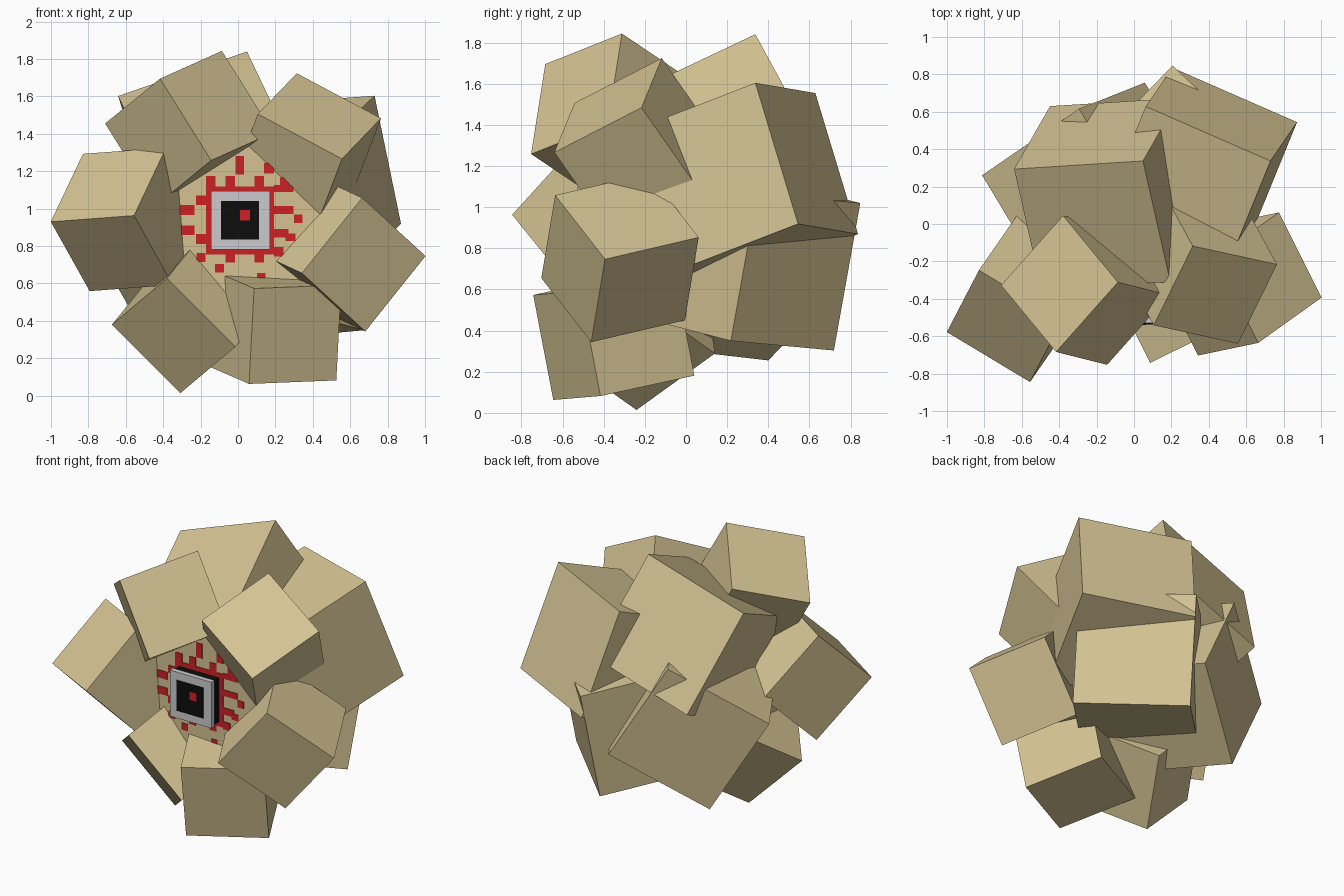
import bpy
from mathutils import Matrix, Vector

old = bpy.data.objects.get("Cube")
if old:
    bpy.data.objects.remove(old, do_unlink=True)


def material(name, rgb):
    m = bpy.data.materials.new(name)
    m.use_nodes = True
    m.diffuse_color = (*rgb, 1)
    bsdf = m.node_tree.nodes["Principled BSDF"]
    bsdf.inputs["Base Color"].default_value = (*rgb, 1)
    bsdf.inputs["Roughness"].default_value = 0.8
    return m


TAN = material("tan", (0.66, 0.545, 0.29))
RED = material("red", (0.60, 0.015, 0.018))
GREY = material("light_grey", (0.60, 0.60, 0.61))
BLACK = material("black", (0.004, 0.004, 0.004))


def box(name, matrix, mat):
    bpy.ops.mesh.primitive_cube_add(size=1)
    ob = bpy.context.object
    ob.name = name
    ob.matrix_world = matrix
    ob.data.materials.append(mat)
    return ob


def block(name, corner, edge_a, edge_b, size):
    """Cube from one corner and two edge directions; it fills the a x b side."""
    a = Vector(edge_a).normalized()
    b = Vector(edge_b)
    b = (b - a * b.dot(a)).normalized()
    c = a.cross(b)
    rot = Matrix((a, b, c)).transposed().to_4x4()
    centre = Vector(corner) + (a + b + c) * size / 2
    box(name, Matrix.Translation(centre) @ rot @ Matrix.Scale(size, 4), TAN)


def slab(name, x, z, w, h, y_front, y_back, mat):
    """Upright plate centred on x, z."""
    loc = Vector((x, (y_front + y_back) / 2, z))
    size = Matrix.Diagonal((w, y_back - y_front, h, 1))
    return box(name, Matrix.Translation(loc) @ size, mat)


# Core block with its front face carrying the chip
CX, CZ, FACE = 0.01, 0.936, -0.43
slab("core_block", CX, CZ, 0.86, 0.86, FACE, 0.43, TAN)

# Six smaller tumbled blocks around the front
S = 0.52
block("front_block_right_middle", (-0.556, -0.845, 0.963),
      (-0.444, 0.267, -0.033), (0.171, 0.332, 0.364), S)
block("front_block_right_top", (-0.417, -0.684, 1.695),
      (-0.300, 0.364, -0.245), (0.327, 0.379, 0.145), S)
block("front_block_left_top", (0.556, -0.640, 1.266),
      (-0.444, 0.097, 0.237), (0.214, 0.412, 0.207), S)
block("front_block_left_middle", (0.342, -0.703, 0.655),
      (0.326, 0.068, 0.408), (0.332, 0.238, -0.307), S)
block("front_block_bottom", (0.059, -0.645, 0.063),
      (0.027, -0.097, 0.508), (0.465, 0.228, 0.021), S)
block("front_block_right_bottom", (-0.674, -0.290, 0.380),
      (0.295, -0.351, 0.248), (0.367, 0.050, -0.367), S)

# Four larger tumbled blocks at the back
S = 0.73
block("back_block_left_top", (0.730, 0.337, 1.604),
      (0.142, 0.208, -0.687), (-0.174, -0.427, -0.169), S)
block("back_block_right_top", (0.048, 0.337, 1.840),
      (-0.684, -0.043, -0.236), (0.200, 0.337, -0.616), S)
block("back_block_left_bottom", (0.677, 0.218, 0.350),
      (0.058, 0.128, 0.716), (-0.529, 0.499, -0.054), S)
block("back_block_right_bottom", (-0.460, 0.400, 0.255),
      (0.516, 0.354, 0.370), (-0.351, -0.139, 0.622), S)

# Chip: socket, plate, die and marker
slab("chip_socket", CX, CZ, 0.30, 0.30, -0.495, FACE, BLACK)
slab("chip_plate", CX + 0.003, CZ + 0.002, 0.315, 0.315, -0.53, -0.495, GREY)
slab("chip_die", CX, CZ + 0.002, 0.203, 0.208, -0.536, -0.53, BLACK)
slab("chip_marker", CX + 0.027, CZ + 0.029, 0.054, 0.056, -0.54, -0.536, RED)

# Circuit traces on a square grid: column, row, width and height in cells
CELL = 0.052
TRACES = [
    (0, 0, 7, 7),
    (0, 5.7, .9, 1.9), (-3, 4, 1, 1.2), (-1, 4, 1, 1.2), (2, 4, 1, 1.2),
    (3, 5.4, 1, 1.1), (4.5, 3.3, 2, .7), (4.6, 4, .9, .9),
    (4.5, 1.1, 2, .8), (6, 0.2, .9, .9), (4.2, -1.3, 1.6, .9),
    (5.2, -1.7, 1, .8), (4, -3.2, 1, 1),
    (-5.4, 1.1, 1.5, 1), (-4, 2.1, 1, 1), (-5.4, -1, 1.5, 1),
    (-4, -1.9, 1, 1), (-4, -3.8, .9, .9),
    (-2.1, -4.9, .9, .9), (-1, -3.8, 1, 1), (2, -3.8, 1, 1),
    (2.2, -5.7, .9, .6),
]
for i, (col, row, w, h) in enumerate(TRACES):
    slab(f"circuit_trace_{i}", CX + col * CELL, CZ + row * CELL,
         w * CELL, h * CELL, FACE - 0.004, FACE + 0.002, RED)
